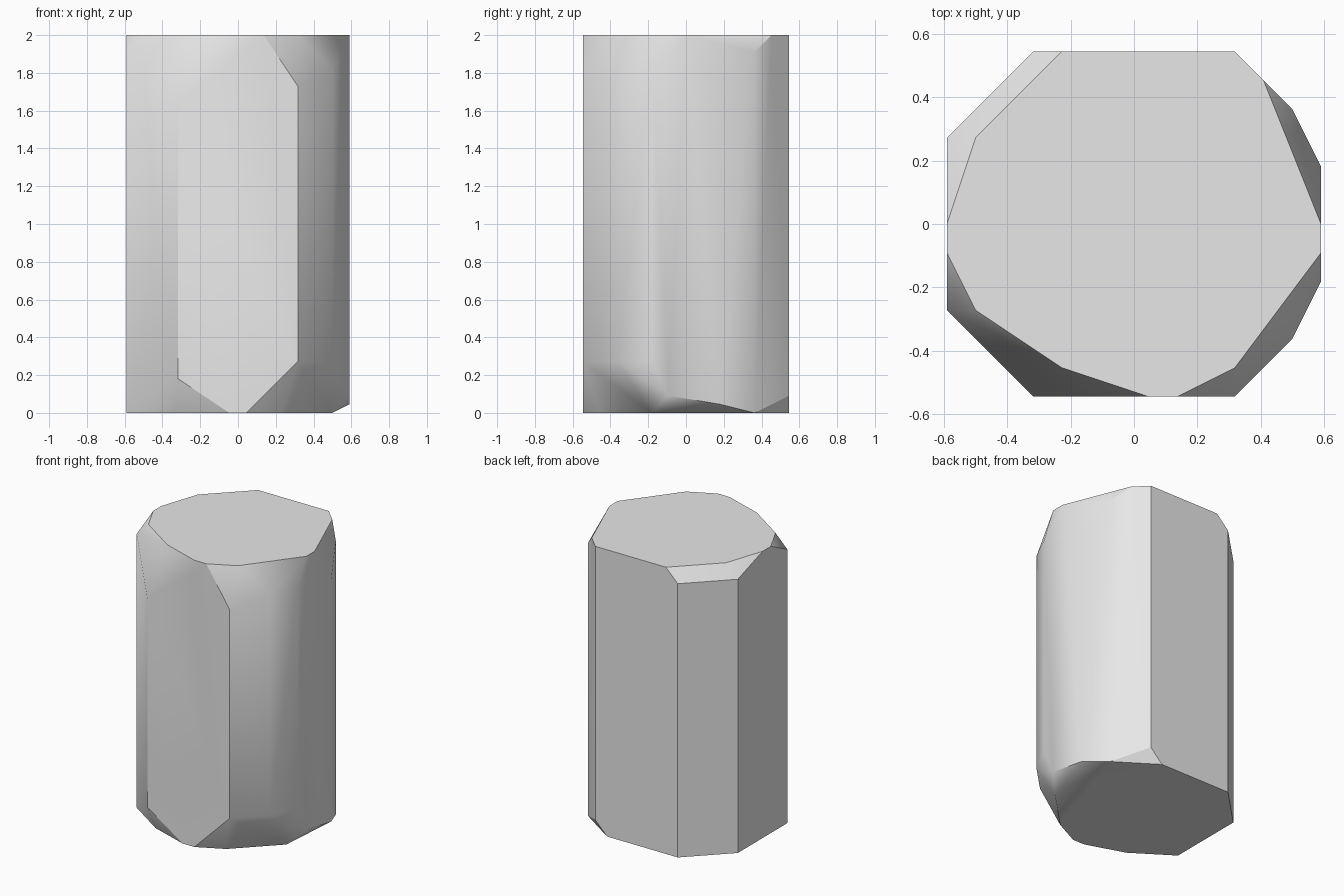
import bpy
import bmesh
import math

STEP = 1 / 11  # facet grid spacing: the column is 22 steps tall
HEIGHT = 22

# Remove the default object
default_cube = bpy.data.objects.get("Cube")
if default_cube:
    bpy.data.objects.remove(default_cube, do_unlink=True)


def make_material(name, colour):
    material = bpy.data.materials.new(name)
    material.use_nodes = True
    material.diffuse_color = colour
    material.node_tree.nodes["Principled BSDF"].inputs["Base Color"].default_value = colour
    return material


def add_ring(mesh, outline, height):
    for x, y in outline:
        mesh.verts.new((x * STEP, y * STEP, height * STEP))


# Upright edges of the column: x, y, start height, end height
upright_edges = [
    (-3.5, -6, 2, 18), (3.5, -6, 3, 19), (5.5, -4, 3, 20), (6.5, -2, 3, 20),
    (6.5, -1, 1, 22), (6.5, 0, 1, 22), (6.5, 2, .5, 19), (5.5, 4, 0, 21),
    (3.5, 6, 1, 22), (-3.5, 6, 0, 21), (-6.5, 3, 0, 21), (-6.5, -3, 0, 21),
]

# Outlines of the chipped flat ends
top_outline = [
    (-2.5, 6), (4.5, 5), (3.5, -5), (1.5, -6), (.5, -6),
    (-2.5, -5), (-5.5, -3), (-6.5, -1), (-6.5, 0), (-5.5, 3),
]
bottom_outline = [
    (-.5, -6), (.5, -6), (2.5, -5), (5.5, -2), (2.5, 6), (-3.5, -5),
]

# Wrap the edges and ends in one faceted skin
mesh = bmesh.new()
for x, y, low, high in upright_edges:
    add_ring(mesh, [(x, y)], low)
    add_ring(mesh, [(x, y)], high)
add_ring(mesh, top_outline, HEIGHT)
add_ring(mesh, bottom_outline, 0)
hull = bmesh.ops.convex_hull(mesh, input=mesh.verts)
loose = {item for item in hull["geom_interior"] + hull["geom_unused"]
         if isinstance(item, bmesh.types.BMVert)}
bmesh.ops.delete(mesh, geom=list(loose), context="VERTS")
bmesh.ops.dissolve_limit(mesh, angle_limit=math.radians(1),
                         verts=mesh.verts, edges=mesh.edges)
bmesh.ops.recalc_face_normals(mesh, faces=mesh.faces)

column_data = bpy.data.meshes.new("stone_column")
mesh.to_mesh(column_data)
mesh.free()
column = bpy.data.objects.new("stone_column", column_data)
bpy.context.collection.objects.link(column)
grey = .8
column_data.materials.append(make_material("pale_grey_stone", (grey, grey, grey, 1)))

# Smooth the gently turning side, keep the hard edges crisp
bpy.ops.object.select_all(action="DESELECT")
column.select_set(True)
bpy.context.view_layer.objects.active = column
bpy.ops.object.shade_smooth_by_angle(angle=math.radians(30))
